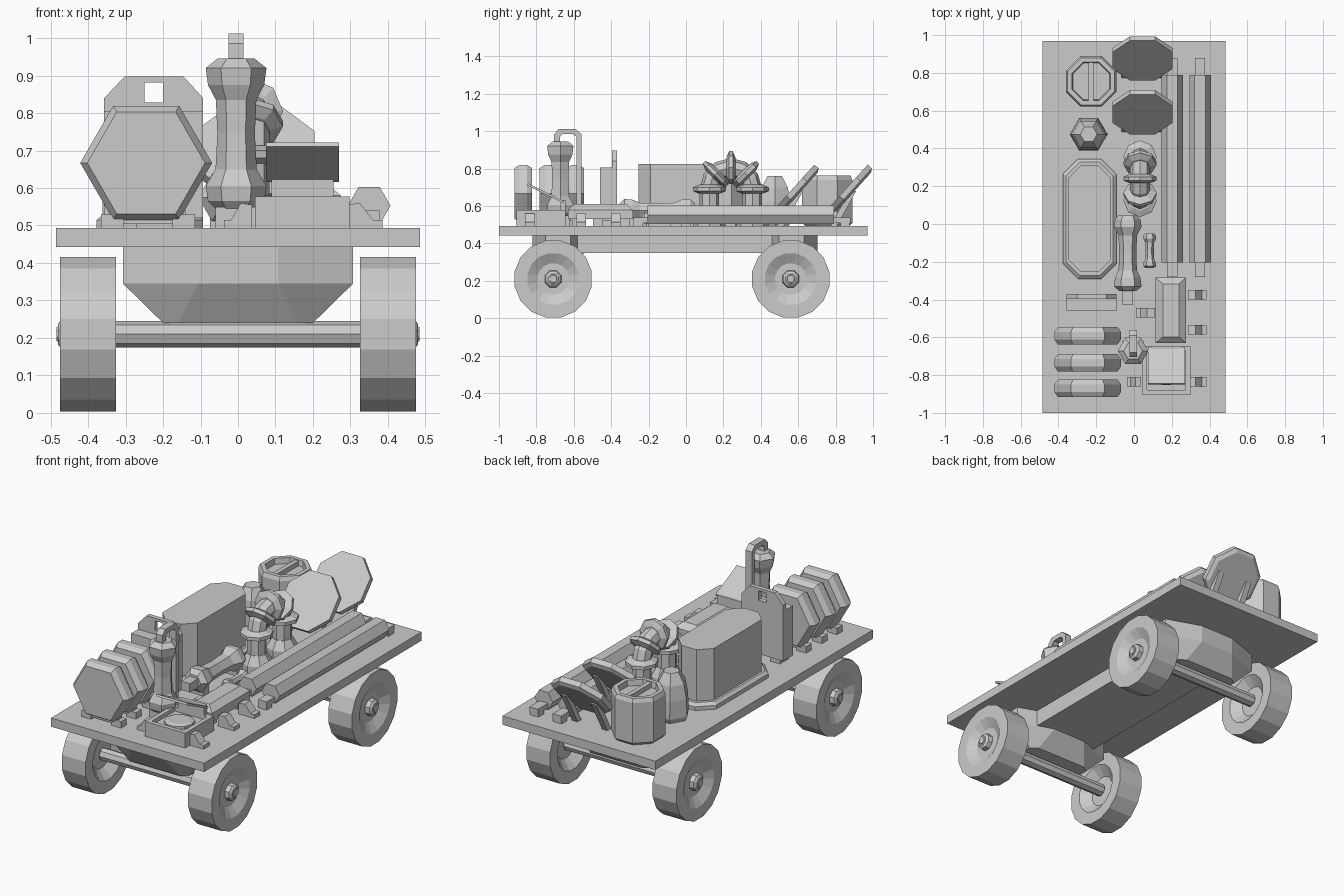
import bpy, bmesh, math
from mathutils import Matrix, Vector

if "Cube" in bpy.data.objects:
    bpy.data.objects.remove(bpy.data.objects["Cube"])

T = Matrix.Translation
R = lambda deg, ax: Matrix.Rotation(math.radians(deg), 4, ax)


def finish(name, bm, mat=None):
    if mat is not None:
        bm.transform(mat)
    bmesh.ops.recalc_face_normals(bm, faces=bm.faces)
    me = bpy.data.meshes.new(name)
    bm.to_mesh(me)
    bm.free()
    ob = bpy.data.objects.new(name, me)
    bpy.context.collection.objects.link(ob)
    return ob


def loft(name, rings):
    """Skin a stack of equal-length point loops and cap both ends."""
    bm = bmesh.new()
    vs = [[bm.verts.new(p) for p in ring] for ring in rings]
    n = len(vs[0])
    for a, b in zip(vs, vs[1:]):
        for i in range(n):
            j = (i + 1) % n
            bm.faces.new((a[i], a[j], b[j], b[i]))
    bm.faces.new(vs[0][::-1])
    bm.faces.new(vs[-1])
    return bm


def lathe(name, prof, n, mat, off=0.0):
    """prof: (height, radius) pairs round the local z axis."""
    rings = [[(r * math.cos(2 * math.pi * (i + off) / n),
               r * math.sin(2 * math.pi * (i + off) / n), h) for i in range(n)]
             for h, r in prof]
    return finish(name, loft(name, rings), mat)


def box(name, x0, x1, y0, y1, z0, z1, mat=None):
    ring = lambda z: [(x0, y0, z), (x1, y0, z), (x1, y1, z), (x0, y1, z)]
    return finish(name, loft(name, [ring(z0), ring(z1)]), mat)


def extrude(name, pts, d, mat=None):
    """pts in the xz plane, extruded along y between d[0] and d[1]."""
    return finish(name, loft(name, [[(x, y, z) for x, z in pts] for y in d]), mat)


def oct_ring(cx, cy, hx, hy, c, z, d=None):
    """Rectangle loop with corners cut by c in x and d in y."""
    d = c if d is None else d
    q = [(hx, hy - d), (hx - c, hy), (c - hx, hy), (-hx, hy - d),
         (-hx, d - hy), (c - hx, -hy), (hx - c, -hy), (hx, d - hy)]
    return [(cx + x, cy + y, z) for x, y in q]


# wagon bed and spine
box("bed", -.485, .485, -1, .97, .443, .493)
box("chassis_beam", -.2, .2, -.6, .48, .35, .445)

# axle housings and wheels
for tag, ya, yw in (("front", -.685, -.71), ("rear", .565, .56)):
    finish(tag + "_axle_housing", loft("h", [
        oct_ring(0, ya, .2, .07, .04, .24, .03),
        oct_ring(0, ya, .307, .137, .2, .345, .07),
        oct_ring(0, ya, .307, .137, .2, .445, .07)]))
    lathe(tag + "_axle", [(-.36, .035), (.36, .035)], 8, T((0, yw, .21)) @ R(90, 'Y'))
    for side, s in (("right", 1), ("left", -1)):
        m = T((s * .4, yw, .21)) @ R(90 * s, 'Y')
        lathe(f"{tag}_{side}_wheel", [(-.03, .085), (-.075, .14), (-.075, .21),
              (.075, .21), (.075, .14), (.045, .085)], 16, m, .5)
        lathe(f"{tag}_{side}_hub", [(.03, .05), (.07, .045), (.08, .03),
              (.08, .022), (.084, .02)], 8, m, .5)

# three hexagonal drums on feet
for k, y in enumerate((-.592, -.735, -.87)):
    lathe(f"drum_{k}", [(-.047, .157), (-.02, .176), (.02, .176), (.047, .157)],
          6, T((-.245, y, .667)) @ R(90, 'X'))
    for x in (-.335, -.145):
        box(f"drum_foot_{k}", x - .03, x + .03, y - .025, y + .025, .49, .53)
    box(f"drum_cradle_{k}", -.34, -.14, y - .02, y + .02, .505, .54)

# upright canister with pierced carrying handle
box("canister_body", -.357, -.093, -.46, -.37, .52, .805)
for x in (-.3, -.145):
    box("canister_foot", x - .03, x + .03, -.46, -.38, .49, .525)
bm = bmesh.new()
loops = []
outer = [(-.357, .8), (-.093, .8), (-.093, .84), (-.145, .897), (-.303, .897), (-.357, .84)]
inner = [(-.25, .828), (-.2, .828), (-.2, .882), (-.25, .882)]
for y in (-.396, -.37):
    o = [bm.verts.new((x, y, z)) for x, z in outer]
    i = [bm.verts.new((x, y, z)) for x, z in inner]
    for f in ((o[0], o[1], i[1], i[0]), (o[1], o[2], o[3], i[2], i[1]),
              (o[3], o[4], i[3], i[2]), (o[4], o[5], o[0], i[0], i[3])):
        bm.faces.new(f)
    loops.append((o, i))
for a, b in zip(loops[0], loops[1]):
    for k in range(len(a)):
        j = (k + 1) % len(a)
        bm.faces.new((a[k], a[j], b[j], b[k]))
finish("canister_handle", bm)

# large tank on a flange
tx, ty = -.235, .027
finish("tank_flange", loft("t", [oct_ring(tx, ty, .142, .317, .08, .49),
                                 oct_ring(tx, ty, .142, .317, .08, .515),
                                 oct_ring(tx, ty, .125, .3, .072, .53)]))
finish("tank_body", loft("t", [oct_ring(tx, ty, .112, .282, .065, .52),
                               oct_ring(tx, ty, .112, .282, .065, .825)]))

# waisted flasks: one upright, one lying, one small
flask = [(0, .055), (.02, .075), (.06, .081), (.105, .055), (.2, .05), (.29, .054),
         (.33, .075), (.375, .081), (.4, .05)]
lathe("upright_flask", flask, 6, T((-.005, -.672, .545)))
box("upright_flask_stand", -.06, .05, -.72, -.62, .49, .55)
mf = T((-.033, .045, .575)) @ R(90, 'X')
lathe("lying_flask", [(h, r * .9) for h, r in flask], 6, mf)
box("lying_flask_cap", -.06, -.005, -.43, -.35, .55, .6)
for y in (-.3, .0):
    box("lying_flask_rest", -.075, .01, y - .025, y + .025, .49, .54)
lathe("small_flask", [(h * .46, r * .42) for h, r in flask], 6,
      T((.083, -.05, .535)) @ R(90, 'X'))
box("small_flask_rest", .06, .105, -.2, -.08, .49, .525)

# hooked arm over the upright flask, profile in the yz plane
hook = [(-.705, .94), (-.705, .985), (-.68, 1.012), (-.59, 1.012), (-.56, .985), (-.56, .49),
        (-.585, .49), (-.585, .97), (-.605, .985), (-.66, .985), (-.675, .97), (-.675, .94)]
finish("flask_hook", loft("h", [[(x, y, z) for y, z in hook] for x in (-.025, .015)]))

# case with dial and tilted lid
box("case_body", .045, .298, -.905, -.645, .49, .555)
box("case_rim_left", .045, .07, -.905, -.645, .55, .578)
box("case_rim_right", .273, .298, -.905, -.645, .55, .578)
box("case_rim_front", .07, .273, -.905, -.88, .55, .578)
box("case_rim_rear", .07, .273, -.67, -.645, .55, .578)
lathe("case_dial", [(0, .08), (.018, .08), (.025, .06)], 10, T((.171, -.775, .55)))
box("case_lid", .075, .27, -.215, 0, -.006, .006, T((0, -.655, .622)) @ R(-26, 'X'))
box("lid_hinge", .09, .255, -.67, -.645, .57, .632)

# low tapered chest
rect = lambda hx, hy, z: [(.195 + sx * hx, -.457 + sy * hy, z)
                          for sx, sy in ((1, 1), (-1, 1), (-1, -1), (1, -1))]
finish("chest", loft("c", [rect(.08, .173, .53), rect(.08, .173, .58), rect(.042, .14, .61)]))
for y in (-.58, -.33):
    box("chest_foot", .14, .25, y - .03, y + .03, .49, .535)

# two long hexagonal tubes with rods through them
for k, x in enumerate((.203, .35)):
    lathe(f"long_tube_{k}", [(-.79, .057), (.205, .057)], 6, T((x, 0, .553)) @ R(90, 'X'))
    box(f"tube_rod_{k}", x - .027, x + .027, -.28, .88, .51, .54)
    for y in (-.255, .85):
        box(f"tube_foot_{k}", x - .027, x + .027, y - .025, y + .025, .49, .515)

# bent straps along the bed
strap = [(-.05, .49), (-.05, .555), (-.01, .56), (.025, .515), (.05, .515), (.05, .49)]
for x, y, s in ((.335, -.375, 1), (.335, -.56, 1), (.335, -.835, 1),
                (.0, -.835, -.75), (.06, -.47, -1)):
    extrude("strap", [(x + px * s, z) for px, z in strap], (y - .026, y + .026))

# two tilted octagonal dishes on legs
for k, y in enumerate((.88, .595)):
    lathe(f"dish_{k}", [(-.022, .15), (-.01, .172), (.02, .172)], 8,
          T((.045, y, .69)) @ R(48, 'X'), .5)
    for x in (-.05, .14):
        foot = [(y - .11, .49), (y - .075, .49), (y + .03, .68), (y, .69)]
        finish(f"dish_leg_{k}", loft("l", [[(xx, a, z) for a, z in foot]
                                           for xx in (x - .017, x + .017)]))

# round open pot with a bar across
lathe("pot", [(.49, .125), (.51, .145), (.74, .145), (.762, .135), (.762, .11), (.73, .105)],
      8, T((-.227, .755, 0)), .5)
box("pot_bar", -.24, -.214, .65, .86, .725, .757)

# hexagonal jar
lathe("jar", [(.49, .085), (.52, .1), (.62, .095), (.7, .08), (.76, .045)], 6,
      T((-.24, .475, 0)))

# arched spring coil: beads threaded on a bent tube
path = [(0.355, .5)] + [(.24 + .115 * math.cos(math.radians(a)), .69 + .115 *
        math.sin(math.radians(a))) for a in range(0, 181, 30)] + [(.125, .5)]
rings = []
for i, p in enumerate(path):
    a = min(max((i - 1) * 30, 0), 180)
    u = Vector((0, math.cos(math.radians(a)), math.sin(math.radians(a))))
    rings.append([Vector((.032, p[0], p[1])) + .052 * (Vector((1, 0, 0)) * math.cos(t * math.pi / 4)
                  + u * math.sin(t * math.pi / 4)) for t in range(8)])
finish("arch_tube", loft("a", rings))
for a in (0, 45, 90, 135, 180):
    m = T((.032, .24, .69)) @ R(a, 'X') @ T((0, .115, 0))
    lathe("arch_bead", [(-.024, .055), (-.01, .088), (.01, .088), (.024, .055)], 8, m)
for y in (.125, .355):
    lathe("arch_base", [(.49, .085), (.53, .085), (.58, .055)], 8, T((.032, y, 0)))
